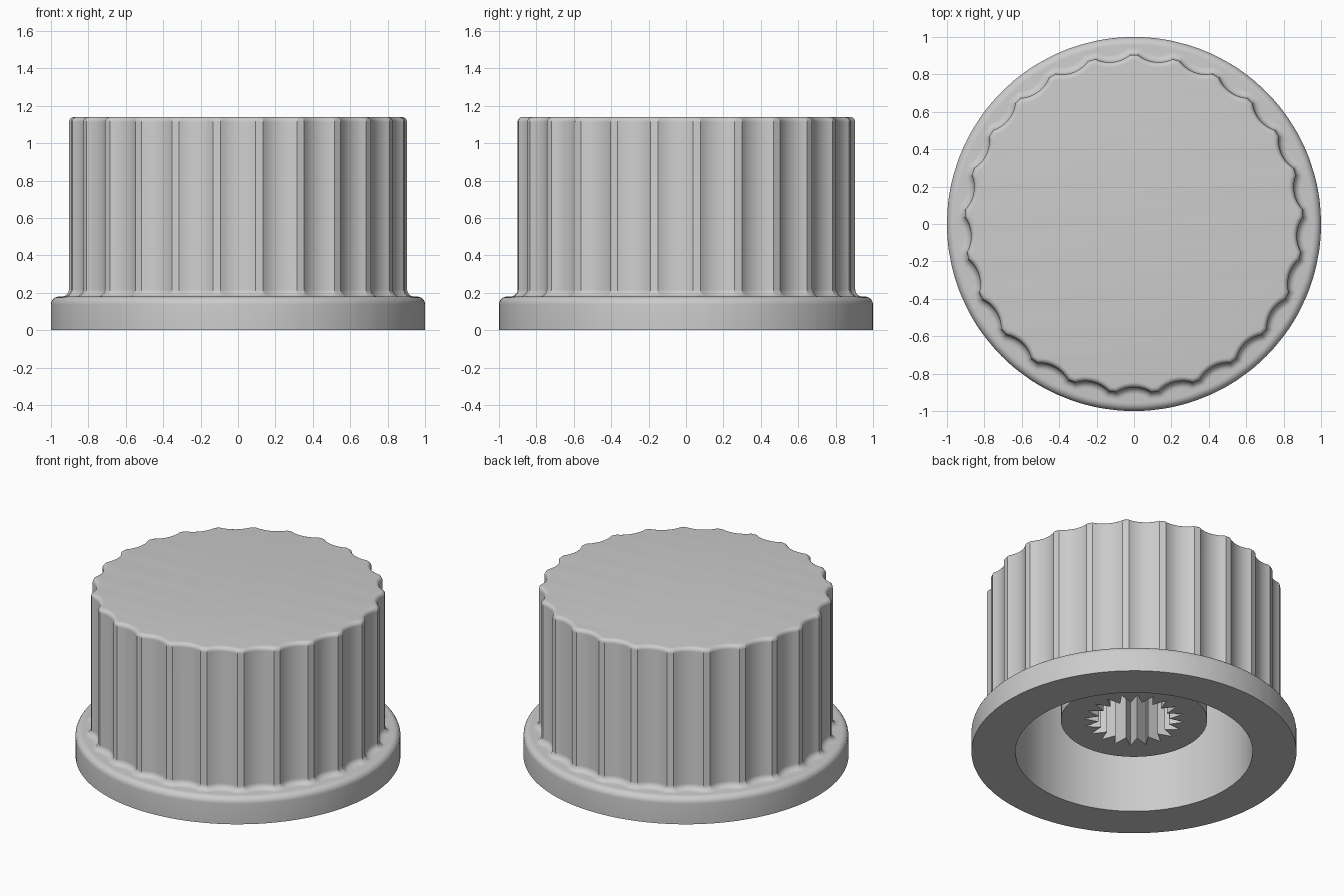
import bpy, bmesh
from math import sin, cos, acos, pi, radians

cube = bpy.data.objects.get("Cube")
if cube:
    bpy.data.objects.remove(cube, do_unlink=True)

FLUTES, STEPS = 25, 10
PITCH = 2 * pi / FLUTES
RIDGE_R = 0.905                 # outer radius of the ridges
FLUTE_C, FLUTE_R = 1.047, 0.174  # flute circle centre distance and radius
BASE_Z, TOP_Z = 0.18, 1.14
TOP_FILLET, BASE_FILLET, RIM_FILLET = 0.027, 0.038, 0.042

grey = bpy.data.materials.new("plain grey")
grey.use_nodes = True
colour = (0.6, 0.6, 0.6, 1)
grey.diffuse_color = colour
grey.node_tree.nodes["Principled BSDF"].inputs["Base Color"].default_value = colour


def loft(name, rings, cap_start=False, cap_end=False, closed=False):
    """Skin a list of equal-length point rings into one smooth object."""
    bm = bmesh.new()
    loops = [[bm.verts.new(p) for p in ring] for ring in rings]
    pairs = list(zip(loops, loops[1:]))
    if closed:
        pairs.append((loops[-1], loops[0]))
    for a, b in pairs:
        n = len(a)
        for i in range(n):
            j = (i + 1) % n
            bm.faces.new((a[i], a[j], b[j], b[i]))
    if cap_start:
        bm.faces.new(loops[0][::-1])
    if cap_end:
        bm.faces.new(loops[-1])
    bmesh.ops.recalc_face_normals(bm, faces=bm.faces[:])
    mesh = bpy.data.meshes.new(name)
    bm.to_mesh(mesh)
    bm.free()
    mesh.materials.append(grey)
    obj = bpy.data.objects.new(name, mesh)
    bpy.context.collection.objects.link(obj)
    bpy.ops.object.select_all(action="DESELECT")
    obj.select_set(True)
    bpy.context.view_layer.objects.active = obj
    bpy.ops.object.shade_smooth_by_angle(angle=radians(25))
    return obj


def fluted_polar(d):
    """Fluted outline offset outward by d, as (angle, radius) pairs."""
    R, r = RIDGE_R + d, FLUTE_R - d
    edge = acos((FLUTE_C ** 2 + R ** 2 - r ** 2) / (2 * FLUTE_C * R))
    out = []
    for k in range(FLUTES):
        mid = pi / 2 + (k + 0.5) * PITCH
        for s in range(STEPS + 1):
            t = edge * (2 * s / STEPS - 1)
            rad = FLUTE_C * cos(t) - (r * r - (FLUTE_C * sin(t)) ** 2) ** 0.5
            out.append((mid + t, rad))
    return out


def fluted(d, z):
    return [(r * cos(a), r * sin(a), z) for a, r in fluted_polar(d)]


ANGLES = [a for a, _ in fluted_polar(BASE_FILLET)]


def circle(r, z, angles=ANGLES):
    return [(r * cos(a), r * sin(a), z) for a in angles]


# Knob shell: cavity, flange, fluted grip and top in one skin
quarter = [i * pi / 12 for i in range(7)]
rings = [circle(0.73, 1.0), circle(0.73, 0), circle(1, 0)]
rings += [circle(1 - RIM_FILLET * (1 - cos(a)), BASE_Z - RIM_FILLET * (1 - sin(a)))
          for a in quarter]
rings += [fluted(BASE_FILLET * (1 - sin(a)), BASE_Z + BASE_FILLET * (1 - cos(a)))
          for a in quarter]
rings += [fluted(-TOP_FILLET * (1 - cos(a)), TOP_Z - TOP_FILLET * (1 - sin(a)))
          for a in quarter]
loft("knob_shell", rings, cap_start=True, cap_end=True)

# Central boss with a toothed shaft socket
TEETH, SUB = 20, 4
COUNT = TEETH * SUB
BOSS_ANGLES = [2 * pi * i / COUNT for i in range(COUNT)]
ROOT_R, TIP_R = 0.22, 0.31


def star(z):
    pts = []
    for i in range(COUNT):
        # straight tooth flanks between tip and root points
        tip_a = 2 * pi * round(i / SUB) / TEETH
        side = (i % SUB) / SUB
        w = abs(side - 0.5) * 2
        root_a = 2 * pi * (i // SUB + 0.5) / TEETH
        pts.append(((TIP_R * cos(tip_a)) * w + ROOT_R * cos(root_a) * (1 - w),
                    (TIP_R * sin(tip_a)) * w + ROOT_R * sin(root_a) * (1 - w), z))
    # the three-quarter point belongs to the next tip
    for i in range(COUNT):
        if i % SUB == SUB - 1:
            a, b = pts[i - 1], pts[(i + 1) % COUNT]
            pts[i] = ((a[0] + b[0]) / 2, (a[1] + b[1]) / 2, z)
    return pts


loft("shaft_boss", [circle(0.45, 1.01, BOSS_ANGLES), circle(0.45, 0.225, BOSS_ANGLES),
                    star(0.225), star(0.95)], cap_start=True, cap_end=True)
